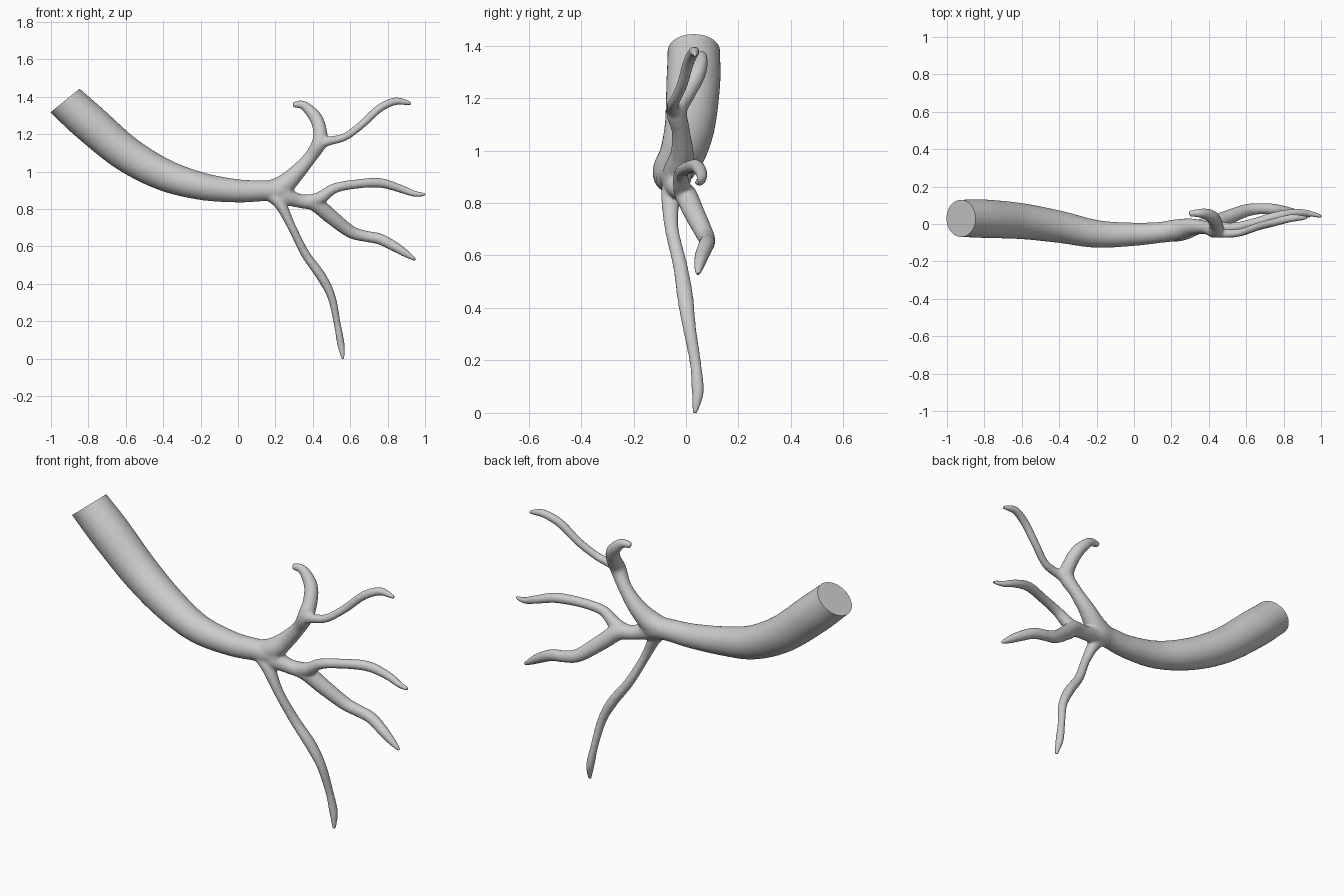
import bpy, bmesh, math
from mathutils import Vector


def catmull(p0, p1, p2, p3, t):
    return 0.5 * (2 * p1 + (p2 - p0) * t + (2 * p0 - 5 * p1 + 4 * p2 - p3) * t * t
                  + (3 * p1 - p0 - 3 * p2 + p3) * t ** 3)


def tube(bm, pts, flat=1, sides=28, steps=8):
    """Sweep a round section of varying radius along a smooth path (x, y, z, r)."""
    pts = [Vector(p) for p in pts]
    pts = [2 * pts[0] - pts[1]] + pts + [2 * pts[-1] - pts[-2]]
    path = [catmull(*pts[i:i + 4], s / steps)
            for i in range(len(pts) - 3) for s in range(steps)] + [pts[-2]]
    rings = []
    for i, p in enumerate(path):
        a, b = path[max(i - 1, 0)], path[min(i + 1, len(path) - 1)]
        d = (b - a).to_3d().normalized()
        u = d.cross(Vector((0, 1, 0))).normalized()
        v = d.cross(u)
        rings.append([bm.verts.new(p.to_3d() + p.w * (u * flat * math.cos(k) + v * math.sin(k)))
                      for k in (math.tau * j / sides for j in range(sides))])
    for r, q in zip(rings, rings[1:]):
        for j in range(sides):
            k = (j + 1) % sides
            bm.faces.new((r[j], r[k], q[k], q[j]))
    bm.faces.new(rings[0][::-1])
    bm.faces.new(rings[-1])


bm = bmesh.new()
# main limb, overshooting the sawn end
tube(bm, [(-1.03, .03, 1.48, .10), (-.925, .03, 1.38, .10), (-.795, .028, 1.262, .103),
          (-.6, .015, 1.098, .096), (-.4, -.015, .985, .086), (-.2, -.053, .923, .074),
          (0, -.055, .897, .062), (.14, -.045, .898, .056), (.22, -.035, .895, .056),
          (.28, -.03, .892, .038)])
# upper branch and its left twig
tube(bm, [(.15, -.04, .895, .052), (.235, -.03, .922, .056), (.31, -.015, .99, .044),
          (.385, -.02, 1.075, .035), (.435, -.035, 1.155, .04), (.438, 0, 1.22, .037),
          (.42, .035, 1.28, .035), (.385, .053, 1.325, .03), (.345, .058, 1.357, .023),
          (.294, .055, 1.358, .016)])
# upper right twig
tube(bm, [(.42, -.03, 1.14, .034), (.48, -.05, 1.162, .025), (.57, -.045, 1.185, .021),
          (.66, -.015, 1.25, .021), (.755, .01, 1.337, .022), (.835, .03, 1.375, .021),
          (.89, .033, 1.372, .016), (.93, .033, 1.362, .008)])
# middle branch with its lower twig
tube(bm, [(.18, -.04, .885, .05), (.25, -.035, .868, .046), (.33, -.015, .843, .037),
          (.41, .0, .83, .042), (.49, .03, .765, .04), (.6, .072, .68, .034),
          (.68, .082, .655, .03), (.757, .077, .64, .03), (.84, .06, .598, .027),
          (.9, .05, .56, .02), (.95, .045, .528, .009)])
# middle upper twig
tube(bm, [(.36, -.01, .835, .036), (.44, -.015, .86, .034), (.515, -.02, .91, .027),
          (.62, .0, .932, .025), (.757, .04, .94, .026), (.865, .06, .91, .022),
          (.94, .055, .883, .017), (1.005, .04, .878, .009)])
# lower branch
tube(bm, [(.16, -.045, .89, .044), (.226, -.058, .825, .037), (.287, -.055, .705, .027),
          (.36, -.022, .56, .028), (.445, -.003, .44, .031), (.5, .012, .33, .026),
          (.53, .036, .19, .022), (.548, .045, .09, .024), (.556, .04, .04, .018),
          (.561, .032, -.006, .009)], flat=.85)
me = bpy.data.meshes.new("branch")
bm.to_mesh(me)
bm.free()
branch = bpy.data.objects.new("branch", me)
bpy.context.collection.objects.link(branch)
bpy.context.view_layer.objects.active = branch
branch.select_set(True)

# fuse the limbs and soften the forks
rm = branch.modifiers.new("fuse", 'REMESH')
rm.mode, rm.voxel_size = 'VOXEL', .007
sm = branch.modifiers.new("soften", 'SMOOTH')
sm.factor, sm.iterations = .5, 9
for m in ("fuse", "soften"):
    bpy.ops.object.modifier_apply(modifier=m)

# flat sawn end
bm = bmesh.new()
bm.from_mesh(branch.data)
bmesh.ops.bisect_plane(bm, geom=bm.verts[:] + bm.edges[:] + bm.faces[:],
                       plane_co=(-.925, .03, 1.38), plane_no=(-.63, 0, .77), clear_outer=True)
bmesh.ops.edgeloop_fill(bm, edges=[e for e in bm.edges if e.is_boundary])
bmesh.ops.recalc_face_normals(bm, faces=bm.faces[:])
bm.to_mesh(branch.data)
bm.free()
bpy.ops.object.shade_smooth_by_angle(angle=math.radians(40))
